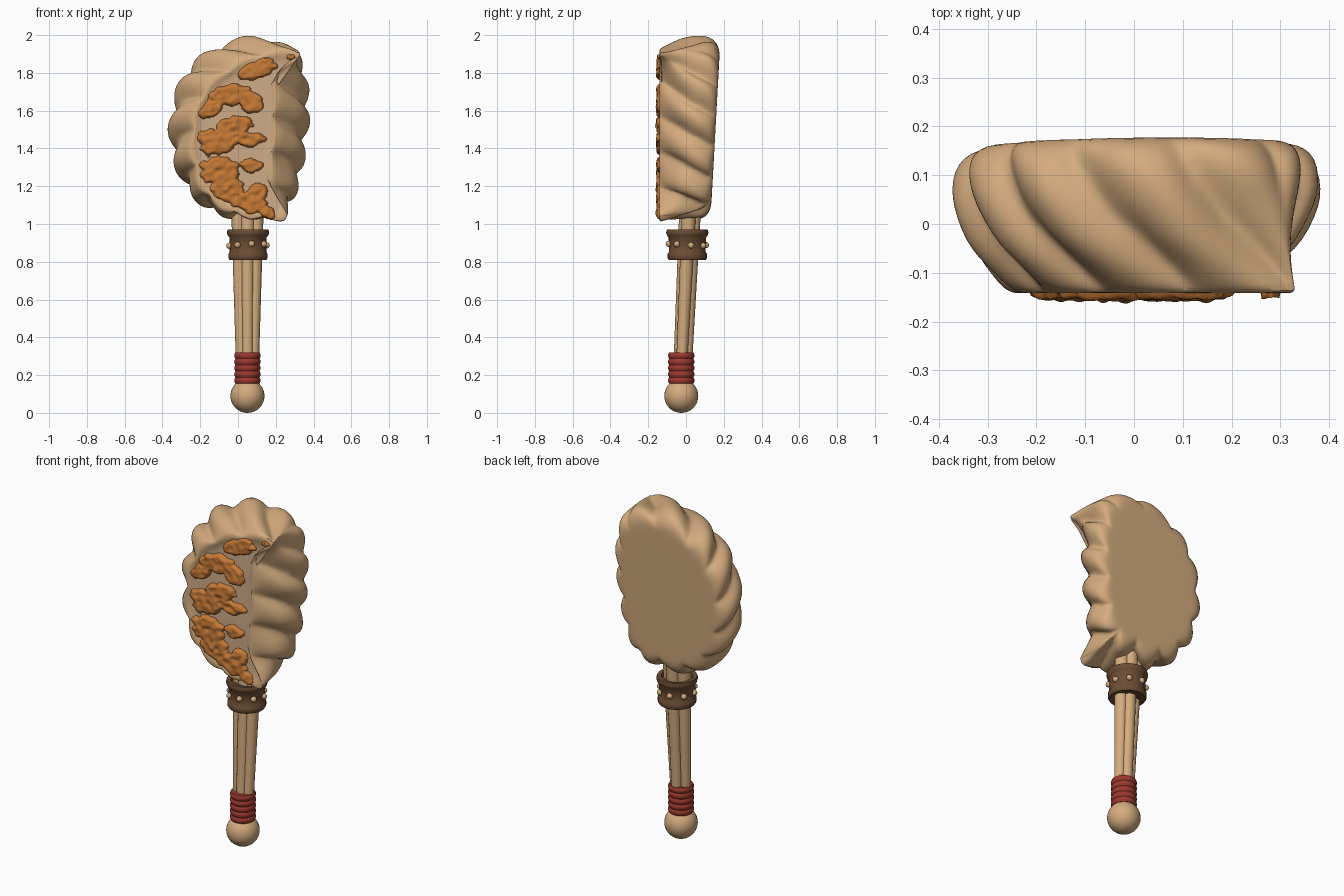
import bpy, bmesh, math, random
from mathutils import Vector, noise

if "Cube" in bpy.data.objects:
    bpy.data.objects.remove(bpy.data.objects["Cube"])

random.seed(4)


def mat(name, rgb):
    m = bpy.data.materials.new(name)
    m.diffuse_color = (*rgb, 1)
    m.use_nodes = True
    m.node_tree.nodes["Principled BSDF"].inputs["Base Color"].default_value = m.diffuse_color
    return m


TAN = mat("baked tan", (0.66, 0.41, 0.21))
PALE = mat("pale tan", (0.62, 0.41, 0.25))
ORANGE = mat("orange filling", (0.56, 0.19, 0.035))
LEATHER = mat("brown leather", (0.15, 0.075, 0.035))
RED = mat("red wrap", (0.33, 0.04, 0.028))


def make(name, verts, faces, mats, angle=60):
    me = bpy.data.meshes.new(name)
    me.from_pydata(verts, [], faces)
    bm = bmesh.new()
    bm.from_mesh(me)
    bmesh.ops.recalc_face_normals(bm, faces=bm.faces)
    bm.to_mesh(me)
    bm.free()
    ob = bpy.data.objects.new(name, me)
    bpy.context.collection.objects.link(ob)
    for m in mats:
        me.materials.append(m)
    bpy.context.view_layer.objects.active = ob
    ob.select_set(True)
    bpy.ops.object.shade_smooth_by_angle(angle=math.radians(angle))
    ob.select_set(False)
    return ob


def loft(name, rings, mats, angle=60):
    """Skin a list of equal rings and close both ends with a fan."""
    n = len(rings[0])
    verts = [p for r in rings for p in r]
    faces = [(i * n + j, i * n + (j + 1) % n, (i + 1) * n + (j + 1) % n, (i + 1) * n + j)
             for i in range(len(rings) - 1) for j in range(n)]
    for k, base in ((0, 0), (1, (len(rings) - 1) * n)):
        verts.append(sum((Vector(p) for p in rings[-k]), Vector()) / n)
        c = len(verts) - 1
        faces += [(base + j, base + (j + 1) % n, c) for j in range(n)]
    return make(name, verts, faces, mats, angle)


def lathe(name, profile, cx, cy, m, n=32, angle=50):
    rings = [[(cx + r * math.cos(a), cy + r * math.sin(a), z)
              for a in (2 * math.pi * j / n for j in range(n))] for r, z in profile]
    return loft(name, rings, [m], angle)


def spline(pts, t):
    """Closed Catmull-Rom curve."""
    n, i = len(pts), int(t)
    u = t - i
    a, b, c, d = (Vector(pts[(i + k) % n]) for k in (-1, 0, 1, 2))
    return 0.5 * (2 * b + (c - a) * u + (2 * a - 5 * b + 4 * c - d) * u * u
                  + (3 * b - a - 3 * c + d) * u ** 3)


# Folded pastry head: outer outline and front rim outline (x, z), matched clockwise from top tip
OUTER = [(.29, 1.90), (.35, 1.75), (.36, 1.58), (.34, 1.40), (.31, 1.22), (.235, 1.08), (.10, 1.055),
         (-.08, 1.06), (-.23, 1.16), (-.325, 1.34), (-.345, 1.55), (-.285, 1.76), (-.15, 1.90), (.08, 1.975)]
RIM = [(.335, 1.91), (.21, 1.80), (.20, 1.60), (.19, 1.40), (.18, 1.20), (.26, 1.035), (.12, 1.03),
       (-.03, 1.06), (-.17, 1.16), (-.235, 1.32), (-.24, 1.52), (-.18, 1.70), (-.04, 1.83), (.15, 1.905)]
# rows: scale about centre, blend outer->rim, depth (0 back .. 1 front), pleat height
ROWS = [(.45, 0, 0, 0), (.80, 0, 0, 0), (.87, 0, 0, .02), (.93, 0, .03, .035), (.98, 0, .10, .05),
        (1, 0, .22, .06), (1, 0, .35, .06), (1, .08, .48, .06), (1, .22, .60, .055), (1, .42, .72, .05),
        (1, .65, .83, .04), (1, .85, .93, .03), (1, 1, .99, .02), (.95, 1, 1.0, .012),
        (.90, 1, .975, .008), (.84, 1, .95, 0), (.6, 1, .955, 0), (.3, 1, .96, 0)]
SEG = 12
centre = Vector((0.03, 1.48))
rings = []
for scale, blend, depth, amp in ROWS:
    ring = []
    for j in range(14 * SEG):
        t = j / SEG
        p = spline(OUTER, t).lerp(spline(RIM, t), blend)
        out = (p - centre).normalized()
        # pleats lean forward towards the top tip on both sides
        phase = t + 0.9 * depth if t < 5 else t - 0.9 * depth
        bump = amp * (abs(math.sin(math.pi * phase)) ** 0.8 - 0.55)
        q = centre + (p - centre) * scale + out * bump
        back = 0.178 - 0.055 * (1.9 - q.y)
        y = back + (-0.143 - back) * depth
        if 0.5 < depth < 0.97:
            y -= bump * 0.5
        ring.append((q.x, y, q.y))
    rings.append(ring)
head = loft("pastry_head", rings, [TAN, PALE], 70)
for f in head.data.polygons:      # recessed front face
    if f.center.y < -0.115 and f.index >= 14 * 14 * SEG and f.normal.y < -0.5:
        f.material_index = 1
sub = head.modifiers.new("round", "SUBSURF")
sub.levels = sub.render_levels = 1

# Orange filling: ragged raised patches made of ellipses (x, z, half width, half height, tilt)
BLOBS = [(.10, 1.815, .10, .045, .25), (.14, 1.85, .05, .03, .2), (-.14, 1.61, .07, .04, .5),
         (-.05, 1.68, .11, .055, .2), (.07, 1.64, .06, .055, -.5), (-.10, 1.44, .11, .07, .1),
         (-.03, 1.51, .11, .055, .3), (.06, 1.45, .08, .04, 0), (-.10, 1.28, .11, .075, -.1),
         (-.06, 1.19, .09, .07, -.3), (.07, 1.31, .06, .035, -.2), (.06, 1.11, .10, .05, -.2),
         (.10, 1.16, .06, .05, .2), (.15, 1.065, .06, .03, -.6), (.28, 1.885, .022, .014, 0)]


def mask(x, z):
    best = -1
    for bx, bz, a, b, tilt in BLOBS:
        c, s = math.cos(tilt), math.sin(tilt)
        u, v = ((x - bx) * c + (z - bz) * s) / a, ((z - bz) * c - (x - bx) * s) / b
        best = max(best, 1 - u * u - v * v)
    return best + 0.55 * noise.noise(Vector((x * 22, 3, z * 30)))


STEP, NX, NZ = 0.006, 92, 148
verts, faces, val = [], [], []
for k in range(NZ):
    for i in range(NX):
        x, z = -0.23 + i * STEP, 1.02 + k * STEP
        m = mask(x, z)
        val.append(m)
        h = 0.017 * min(1, max(0, m) * 2.5) ** 0.5
        h += 0.012 * max(0, m) * noise.noise(Vector((x * 30, 9, z * 30)))
        verts.append((x, -0.137 - h if m > 0 else -0.125, z))
for k in range(NZ - 1):
    for i in range(NX - 1):
        q = (k * NX + i, k * NX + i + 1, (k + 1) * NX + i + 1, (k + 1) * NX + i)
        if max(val[a] for a in q) > 0:
            faces.append(q)
filling = make("orange_filling", verts, faces, [ORANGE], 70)
bm = bmesh.new()
bm.from_mesh(filling.data)
bmesh.ops.delete(bm, geom=[v for v in bm.verts if not v.link_faces], context="VERTS")
if sum(f.normal.y for f in bm.faces) > 0:
    bmesh.ops.reverse_faces(bm, faces=bm.faces)
bm.to_mesh(filling.data)
bm.free()

# Bundle of tapering sticks
for i, (dx, dy) in enumerate([(-.042, .0), (.042, .0), (.0, -.014), (.006, .026)]):
    rings = []
    for k in range(9):
        u = k / 8
        z = 0.28 + 0.84 * u
        cx, cy = 0.05 + dx * (.75 + .4 * u), -0.022 + 0.04 * u + dy
        r = 0.030 + 0.009 * u
        rings.append([(cx + r * math.cos(a), cy + r * math.sin(a), z)
                      for a in (2 * math.pi * j / 14 for j in range(14))])
    loft("handle_stick_%d" % (i + 1), rings, [TAN])

# Leather collar with studs
lathe("collar", [(.08, .815), (.098, .81), (.104, .82), (.104, .842), (.097, .852), (.099, .93),
                 (.108, .94), (.112, .955), (.108, .97), (.085, .968), (.08, .95)], .053, .007, LEATHER)
for i in range(8):
    a = math.pi / 4 * i + 0.2
    bpy.ops.mesh.primitive_ico_sphere_add(subdivisions=2, radius=0.017, location=(
        .053 + .1 * math.cos(a), .007 + .1 * math.sin(a), .89 + random.uniform(-.006, .006)))
    ob = bpy.context.object
    ob.name = "collar_stud_%d" % (i + 1)
    ob.data.materials.append(TAN)
    bpy.ops.object.shade_smooth()

# Red cord wrap with coils
prof = [(.05, .155)] + [(.064 + .006 * abs(math.sin(math.pi * k / 6)), .155 + .165 * k / 30)
                        for k in range(31)] + [(.05, .32)]
lathe("red_wrap", prof, .05, -.025, RED)

# Round pommel
bpy.ops.mesh.primitive_uv_sphere_add(segments=32, ring_count=20, radius=.09, location=(.05, -.025, .09))
bpy.context.object.name = "pommel"
bpy.context.object.data.materials.append(TAN)
bpy.ops.object.shade_smooth()
